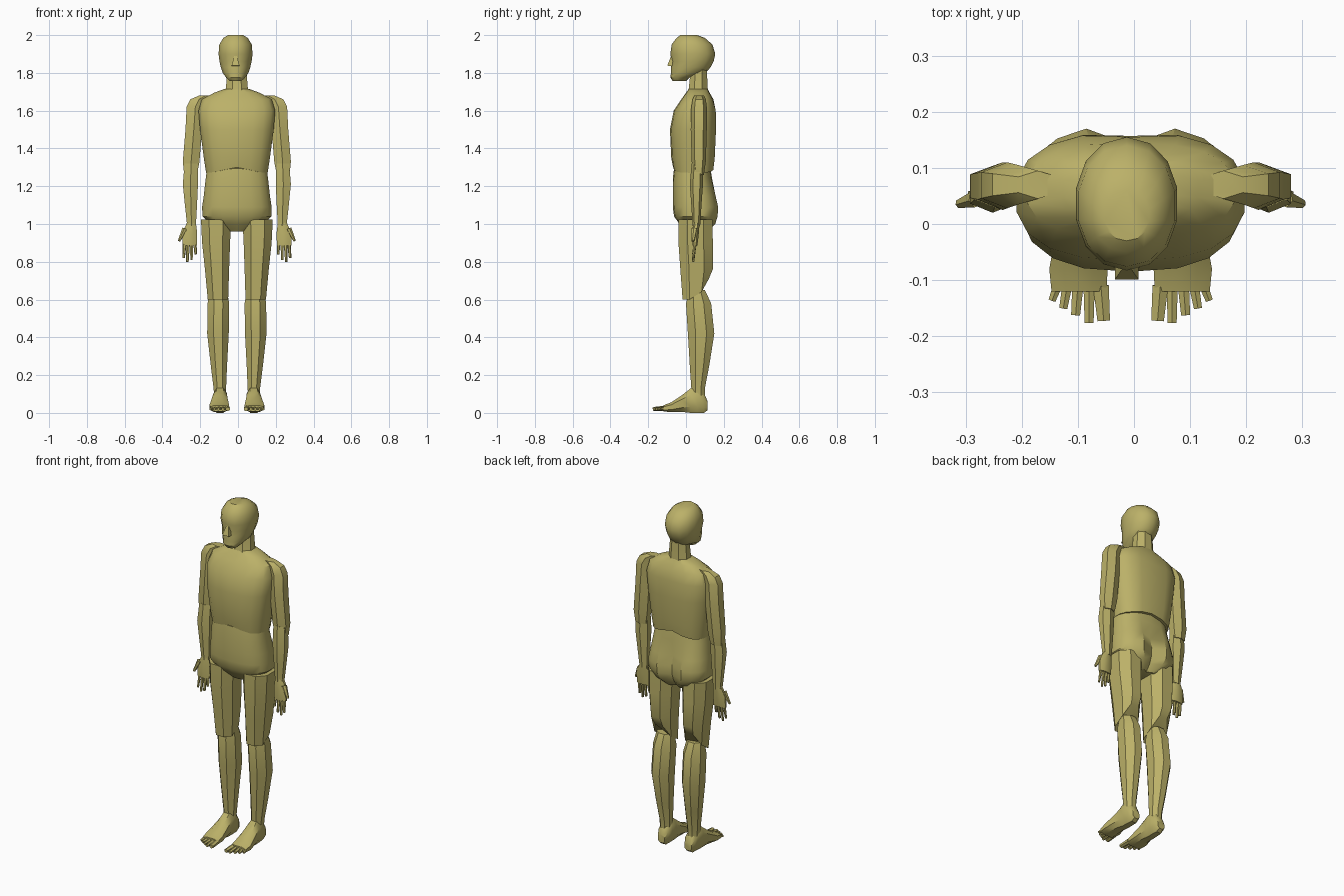
import bpy
import bmesh
import math
from mathutils import Vector

MID = -0.6      # body midline, in hundredths of a unit
UNIT = 0.01

if "Cube" in bpy.data.objects:
    bpy.data.objects.remove(bpy.data.objects["Cube"], do_unlink=True)

olive = bpy.data.materials.new("olive")
olive.use_nodes = True
olive.diffuse_color = (0.5, 0.44, 0.14, 1)
olive.node_tree.nodes["Principled BSDF"].inputs["Base Color"].default_value = olive.diffuse_color


def section(sides, power):
    """Unit superellipse outline with a flat or pointed front, scaled to fill its box."""
    points = []
    for step in range(sides):
        angle = math.tau * (step + 0.5) / sides
        c, s = math.cos(angle), math.sin(angle)
        points.append((math.copysign(abs(c) ** (2 / power), c),
                       math.copysign(abs(s) ** (2 / power), s)))
    wide = max(p[0] for p in points)
    deep = max(p[1] for p in points)
    return [(a / wide, b / deep) for a, b in points]


def skin(name, loops):
    """Join rings of points into one closed, shaded mesh object."""
    bm = bmesh.new()
    rows = [[bm.verts.new(point * UNIT) for point in loop] for loop in loops]
    for low, high in zip(rows, rows[1:]):
        for i in range(len(low)):
            j = (i + 1) % len(low)
            bm.faces.new((low[i], low[j], high[j], high[i]))
    bm.faces.new(rows[0])
    bm.faces.new(rows[-1])
    bmesh.ops.recalc_face_normals(bm, faces=bm.faces)
    mesh = bpy.data.meshes.new(name)
    bm.to_mesh(mesh)
    bm.free()
    mesh.materials.append(olive)
    part = bpy.data.objects.new(name, mesh)
    bpy.context.collection.objects.link(part)
    bpy.ops.object.select_all(action="DESELECT")
    part.select_set(True)
    bpy.context.view_layer.objects.active = part
    bpy.ops.object.shade_smooth_by_angle(angle=math.radians(35))
    return part


def loft(name, rings, sides=8, power=2.0, side=1, along_y=False, shape=None):
    """Rings are (position, centre x, near edge, far edge, half width)."""
    outline = section(sides, power)
    loops = []
    for place, cx, near, far, half in rings:
        loop = []
        for a, b in outline:
            x = cx + a * half
            other = (near + far) / 2 + b * (far - near) / 2
            point = Vector((x, place, other)) if along_y else Vector((x, other, place))
            if shape:
                shape(point)
            point.x = MID + side * point.x
            loop.append(point)
        loops.append(loop)
    return skin(name, loops)


def rod(name, start, end, thick, thin, side=1, sides=6):
    """Tapered straight piece between two points."""
    start, end = Vector(start), Vector(end)
    turn = (end - start).to_track_quat("Z", "Y")
    loops = []
    for centre, radius in ((start, thick), (end, thin)):
        loop = [centre + turn @ Vector((a * radius, b * radius, 0))
                for a, b in section(sides, 2)]
        for point in loop:
            point.x = MID + side * point.x
        loops.append(loop)
    return skin(name, loops)


# Local shaping rules
def spine_groove(p):
    if p.y > 8 and p.z < 165:
        p.y -= 0.8 * math.exp(-(p.x / 4) ** 2)
    if p.z < 130:
        p.z += 3 * math.exp(-(p.x / 9) ** 2)


def buttock_cleft(p):
    if p.y > 6 and p.z < 118:
        p.y -= 3.5 * math.exp(-(p.x / 3) ** 2)


def thigh_hem(p):
    if p.z < 65:
        p.z += max(0, p.y - 6) * 1.8


def eye_hollow(p):
    if p.y < -4 and 184 < p.z < 187:
        p.y += 0.8


# Head, nose and neck
loft("head", [
    (175.6, -.7, -7, 0, 3), (177.5, -.7, -8.2, 2, 5), (180, -.7, -8, 10.5, 6.8),
    (183, -.7, -8, 13, 7.8), (186, -.7, -8.2, 14.6, 8.5), (190, -.7, -8.3, 15.5, 9),
    (195, -.7, -7.6, 14, 8.6), (198.5, -.7, -5, 10, 6.5), (200, -.7, -3, 6, 4),
], sides=14, power=2.1, shape=eye_hollow)
rod("nose", (-.7, -7.2, 189), (-.7, -7.8, 183.6), 0.7, 2.1, sides=4)
loft("neck", [(167, 0, 0, 12, 7), (172, 0, 1.5, 11.5, 5.8), (182, 0, 2.5, 11, 5)])

# Chest shell and hips
loft("chest", [
    (127, 0, -6.8, 15, 16.3), (135, 0, -7.8, 15.8, 17.5), (150, 0, -8.5, 16.5, 19.5),
    (160, 0, -6.5, 16.3, 20.3), (166, 0, -2.5, 14.5, 18.5), (169.5, 0, 0, 12.5, 12),
    (171.5, 0, 1.5, 11.5, 6.5),
], sides=18, power=2.5, shape=spine_groove)
loft("hips", [
    (96, 0, 0, 13, 6), (100, 0, -3.5, 16, 14), (104, 0, -6.3, 17.3, 18.2),
    (109, 0, -7, 17.6, 18.4), (115, 0, -7, 16.2, 17.5), (124, 0, -7, 13.8, 16.5),
    (132, 0, -6, 12.5, 15.5),
], sides=18, power=2.5, shape=buttock_cleft)

# Finger and toe tables: root x, tip x, tip position, radius
FINGERS = [(22.2, 21.8, 84, .8), (24, 24, 81, .9), (25.8, 26.2, 80, .9), (27.6, 28.2, 82, .9)]
TOES = [(5.3, 4.8, -17.2, 1.4), (7.4, 7.4, -17.6, 1), (9.4, 9.8, -16.2, 1),
        (11.3, 12, -15, .9), (13, 14, -13.6, .8)]

for label, side in (("left", 1), ("right", -1)):
    # Arm
    loft(label + "_upper_arm", [
        (126, 24.5, 4, 9.5, 3.4), (133, 24.2, 3, 10.5, 4.4), (150, 22.8, 2.5, 11, 4.4),
        (162, 22, 2.8, 11, 4.6), (166, 20, 3.5, 10.5, 4.6), (168, 16.5, 4.5, 9.5, 3.5),
    ], sides=6, power=2.4, side=side)
    loft(label + "_forearm", [
        (99, 24, 3.5, 7.5, 2.3), (110, 24.3, 2.8, 8.2, 3.2),
        (121, 24.6, 2, 9, 4), (132, 24.2, 3, 9, 3.5),
    ], sides=6, power=2.2, side=side)

    # Hand with the palm to the front and the thumb outwards
    loft(label + "_palm", [
        (88.5, 25, 3.5, 6, 3.8), (95, 25, 3.3, 6.8, 4), (101, 24, 3.8, 7.2, 2.3),
    ], side=side)
    for count, (root, tip, low, radius) in enumerate(FINGERS, 1):
        rod(f"{label}_finger_{count}", (root, 4.8, 90), (tip, 3.8, low), radius, 0.6, side)
    rod(label + "_thumb", (27.6, 4.5, 97.5), (30.6, 3.6, 91), 1.4, 0.7, side)

    # Leg
    loft(label + "_thigh", [
        (60, 10, -1.8, 12, 5.4), (76, 10.5, -3, 14.2, 6.4),
        (90, 11, -4, 14.2, 7.4), (102.5, 11, -4, 14, 8),
    ], power=2.3, side=side, shape=thigh_hem)
    loft(label + "_shin", [
        (9, 9, 3, 10, 3.1), (13, 9, 2.8, 10, 3.3), (25, 9.5, 2, 12.3, 4.3),
        (42, 10, 1, 15, 5.7), (58, 9.8, 0, 13.3, 5.7), (65, 9.8, 2, 10, 4.5),
    ], side=side)

    # Foot and toes
    loft(label + "_foot", [
        (11.5, 8.7, 1.5, 6, 2.2), (9.5, 8.7, 0, 10.5, 3.2), (6, 8.8, 0, 13.8, 3.6),
        (2.5, 8.9, 0, 13, 3.7), (-2, 9.1, 0.5, 9.5, 4.3), (-8, 9.3, 0.4, 5.5, 5.2),
        (-12, 9.2, 0.8, 4, 4.9),
    ], power=2.5, side=side, along_y=True)
    for count, (root, tip, front, radius) in enumerate(TOES, 1):
        rod(f"{label}_toe_{count}", (root, -11, 2.5), (tip, front, 2), radius, radius * 0.8, side)
